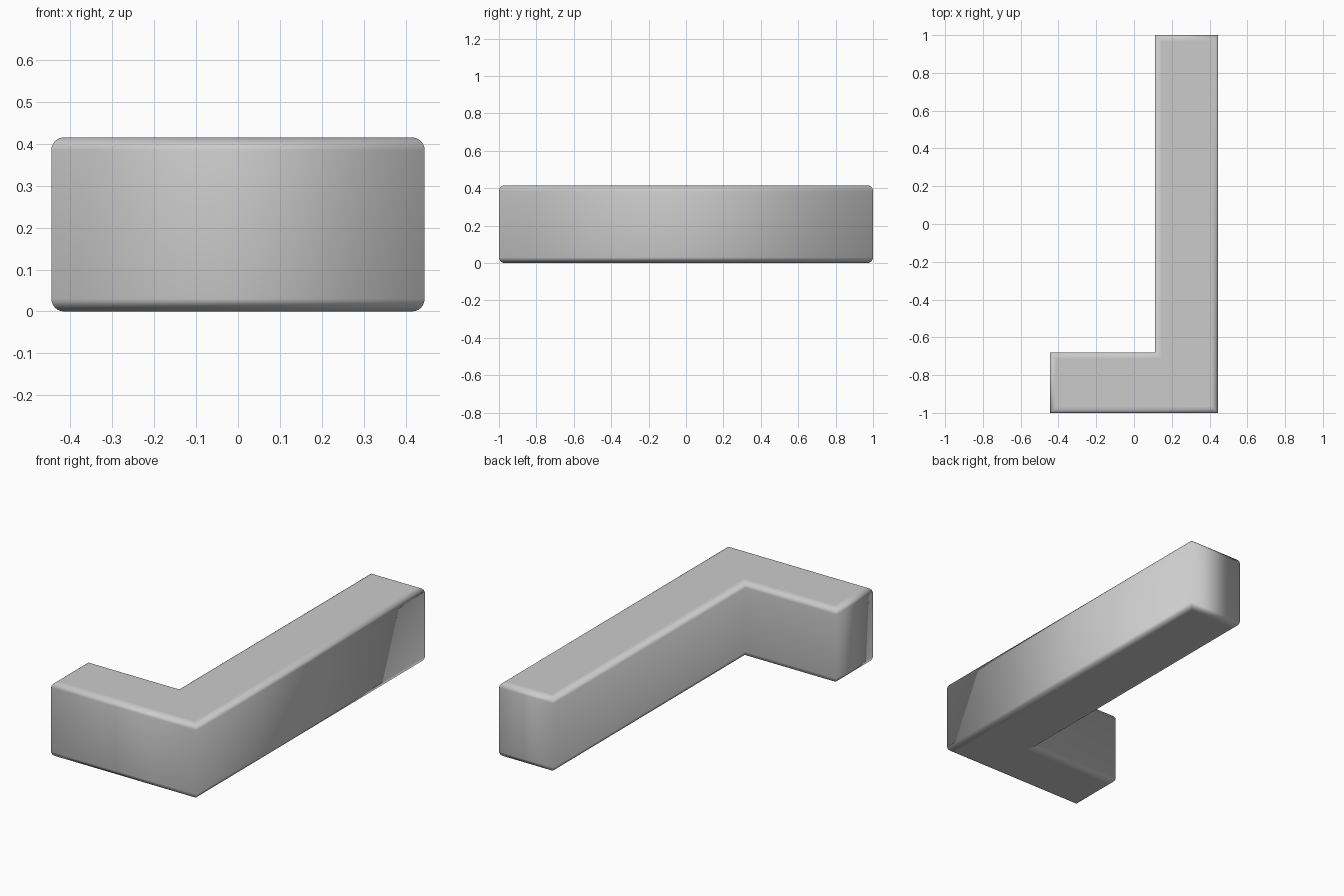
import bpy, bmesh, math

cube = bpy.data.objects.get("Cube")
if cube:
    bpy.data.objects.remove(cube, do_unlink=True)

HEIGHT, RADIUS, STEPS = 0.415, 0.03, 6

# L-shaped plan: x, y and the inward diagonal at each corner
PLAN = [(-0.445, -1, 1, 1), (0.445, -1, -1, 1), (0.445, 1, -1, -1),
        (0.112, 1, 1, -1), (0.112, -0.68, 1, -1), (-0.445, -0.68, 1, -1)]

grey = bpy.data.materials.new("plain_grey")
grey.use_nodes = True
colour = (0.6, 0.6, 0.6, 1)
grey.diffuse_color = colour
grey.node_tree.nodes["Principled BSDF"].inputs["Base Color"].default_value = colour

# Rounded rim: inset and height of every ring, bottom to top
angles = [math.pi / 2 * i / STEPS for i in range(STEPS + 1)]
lower = [(RADIUS * (1 - math.sin(a)), RADIUS * (1 - math.cos(a))) for a in angles]
upper = [(inset, HEIGHT - z) for inset, z in reversed(lower)]

bm = bmesh.new()
rings = [[bm.verts.new((x + sx * inset, y + sy * inset, z)) for x, y, sx, sy in PLAN]
         for inset, z in lower + upper]

# Side walls and rims blend smoothly, including around the corners
for a, b in zip(rings, rings[1:]):
    for i in range(len(PLAN)):
        j = (i + 1) % len(PLAN)
        bm.faces.new((a[i], a[j], b[j], b[i])).smooth = True

# Flat top and bottom
bm.faces.new(rings[-1])
bm.faces.new(list(reversed(rings[0])))
bm.normal_update()

mesh = bpy.data.meshes.new("l_shaped_block")
bm.to_mesh(mesh)
bm.free()
mesh.materials.append(grey)
block = bpy.data.objects.new("l_shaped_block", mesh)
bpy.context.collection.objects.link(block)
